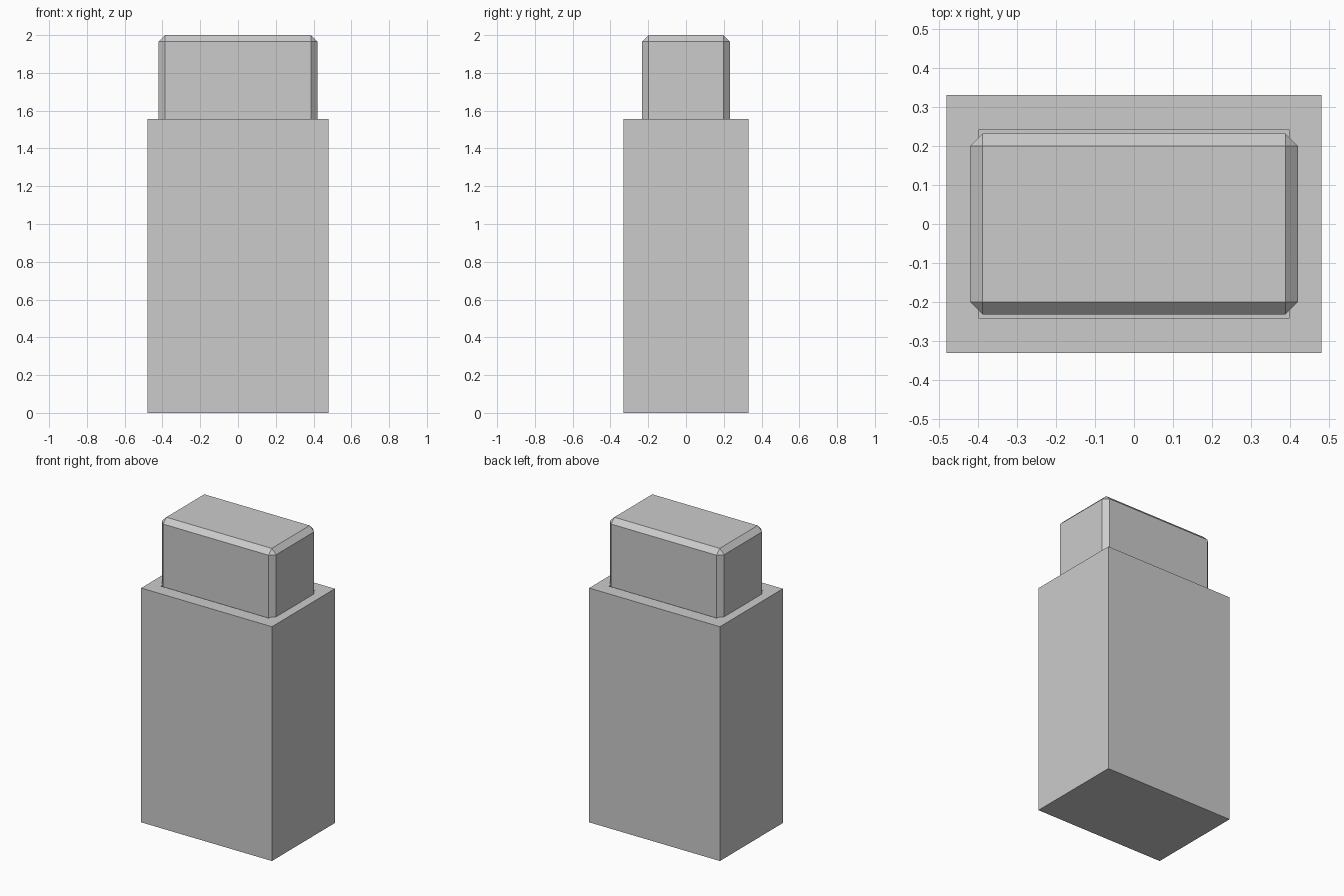
import bpy, bmesh

if "Cube" in bpy.data.objects:
    bpy.data.objects.remove(bpy.data.objects["Cube"])

BODY_TOP = 1.555


def box(bm, sx, sy, z0, z1):
    """Add a box centred on x and y, spanning z0 to z1."""
    verts = bmesh.ops.create_cube(bm, size=1)["verts"]
    for v in verts:
        v.co = (v.co.x * sx, v.co.y * sy, z0 + (v.co.z + 0.5) * (z1 - z0))


def finish(bm, name):
    mesh = bpy.data.meshes.new(name)
    bm.to_mesh(mesh)
    bm.free()
    obj = bpy.data.objects.new(name, mesh)
    bpy.context.collection.objects.link(obj)
    return obj


# Main body with a shallow slot in its top that seats the cap
bm = bmesh.new()
box(bm, 0.96, 0.66, 0, BODY_TOP)
top = max(bm.faces, key=lambda f: f.calc_center_median().z)
bmesh.ops.inset_region(bm, faces=[top], thickness=0.08)
for v in top.verts:
    v.co.x = 0.398 if v.co.x > 0 else -0.398
    v.co.y = 0.24 if v.co.y > 0 else -0.24
slot = bmesh.ops.extrude_discrete_faces(bm, faces=[top])["faces"][0]
bmesh.ops.translate(bm, verts=slot.verts, vec=(0, 0, -0.02))
finish(bm, "body")

# Cap block with chamfered upright and top edges
bm = bmesh.new()
box(bm, 0.84, 0.464, BODY_TOP - 0.02, 2.0)
edges = [e for e in bm.edges if max(v.co.z for v in e.verts) > 1.9]
bmesh.ops.bevel(bm, geom=edges, offset=0.033, segments=1,
                affect='EDGES', clamp_overlap=True)
finish(bm, "cap")
